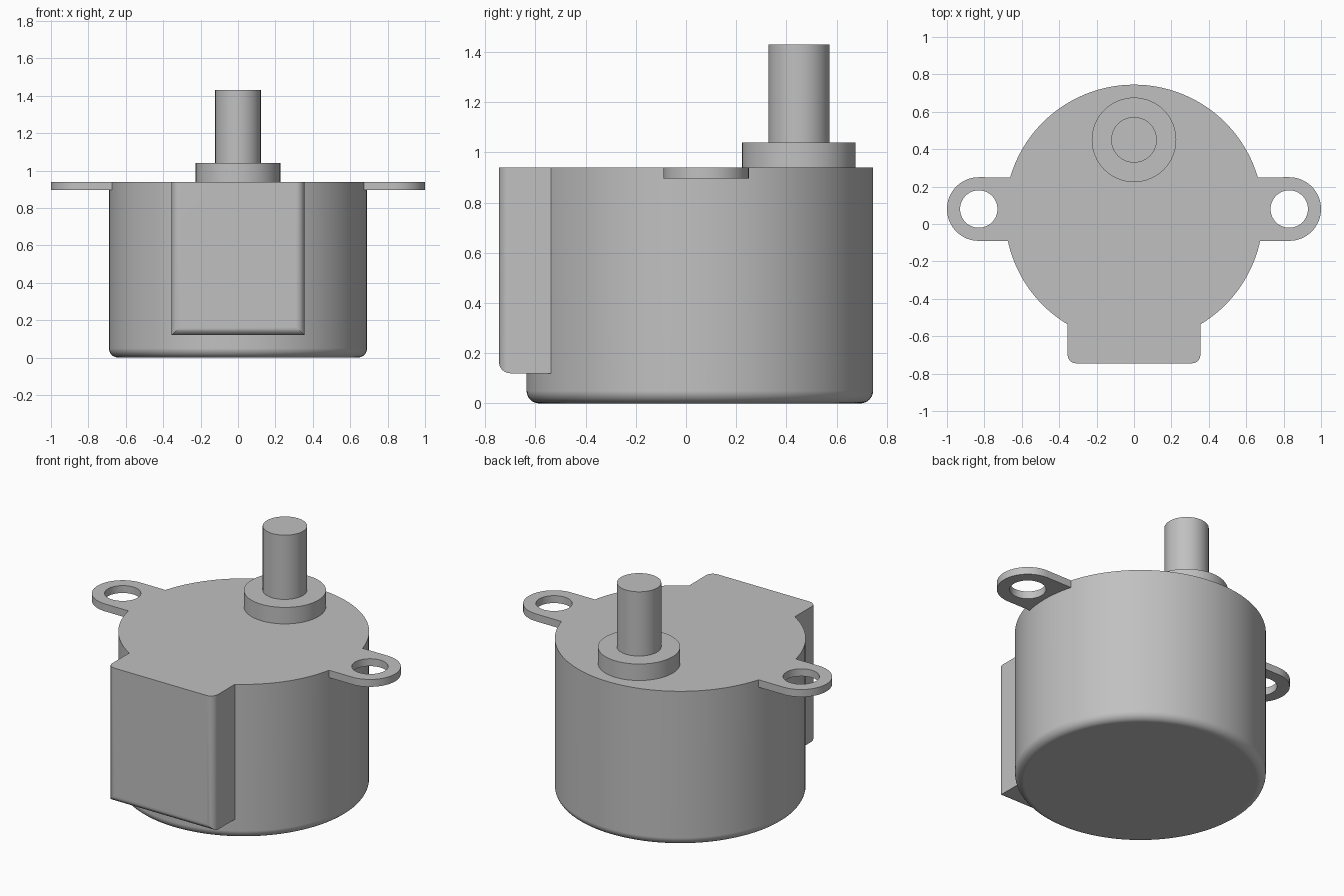
import bpy
import bmesh
from math import sin, cos, asin, pi, tau
from mathutils import Vector

if "Cube" in bpy.data.objects:
    bpy.data.objects.remove(bpy.data.objects["Cube"])

# Main dimensions
R, CY, TOP = 0.69, 0.055, 0.94        # can radius, centre y, top height
FILLET = 0.05
SHAFT_Y = 0.45

metal = bpy.data.materials.new("grey metal")
metal.use_nodes = True
GREY = (0.53, 0.53, 0.53, 1)
metal.diffuse_color = GREY
metal.node_tree.nodes["Principled BSDF"].inputs["Base Color"].default_value = GREY


def finish(name, bm):
    """Turn a bmesh into a smooth-shaded object with crisp edges."""
    bmesh.ops.recalc_face_normals(bm, faces=bm.faces[:])
    mesh = bpy.data.meshes.new(name)
    bm.to_mesh(mesh)
    bm.free()
    mesh.materials.append(metal)
    obj = bpy.data.objects.new(name, mesh)
    bpy.context.collection.objects.link(obj)
    bpy.ops.object.select_all(action='DESELECT')
    obj.select_set(True)
    bpy.context.view_layer.objects.active = obj
    bpy.ops.object.shade_smooth_by_angle(angle=pi / 6)
    normals = obj.modifiers.new("flat_faces", 'WEIGHTED_NORMAL')
    normals.keep_sharp = True
    return obj


def arc(cx, cy, r, start, end, n):
    return [(cx + r * cos(start + (end - start) * i / n),
             cy + r * sin(start + (end - start) * i / n)) for i in range(n + 1)]


def plate(loops, z0, z1):
    """Extrude an outline, optionally with holes, from z0 to z1."""
    bm = bmesh.new()
    edges = []
    for loop in loops:
        verts = [bm.verts.new((x, y, z0)) for x, y in loop]
        if len(loops) == 1:
            bm.faces.new(verts)
        else:
            edges += [bm.edges.new((v, verts[i - 1])) for i, v in enumerate(verts)]
    if edges:
        bmesh.ops.triangle_fill(bm, use_beauty=True, edges=edges)
    new = bmesh.ops.extrude_face_region(bm, geom=bm.faces[:])["geom"]
    bmesh.ops.translate(bm, vec=(0, 0, z1 - z0),
                        verts=[g for g in new if isinstance(g, bmesh.types.BMVert)])
    return bm


def cylinder(name, r, z0, z1):
    return finish(name, plate([arc(0, SHAFT_Y, r, 0, tau, 64)[:-1]], z0, z1))


# Motor can: lathed wall with a rounded bottom edge, then capped
bm = bmesh.new()
profile = arc(R - FILLET, FILLET, FILLET, -pi / 2, 0, 8) + [(R, TOP)]
verts = [bm.verts.new((x, CY, z)) for x, z in profile]
edges = [bm.edges.new(pair) for pair in zip(verts, verts[1:])]
bmesh.ops.spin(bm, geom=verts + edges, cent=Vector((0, CY, 0)), axis=(0, 0, 1),
               angle=tau, steps=128)
bmesh.ops.remove_doubles(bm, verts=bm.verts[:], dist=0.0001)
bmesh.ops.holes_fill(bm, edges=[e for e in bm.edges if e.is_boundary], sides=0)
finish("motor_can", bm)

# Wire cover: box on the front that hugs the can, front edges rounded
W, FRONT, LOW = 0.355, -0.745, 0.12
half = asin(W / R)
outline = [(-W, FRONT), (W, FRONT)] + arc(0, CY, R - 0.001, -pi / 2 + half, -pi / 2 - half, 24)
bm = plate([outline], LOW, TOP)
front_edges = [e for e in bm.edges
               if all(v.co.y < FRONT + 0.001 for v in e.verts)
               and any(v.co.z < LOW + 0.001 for v in e.verts)]
bmesh.ops.bevel(bm, geom=front_edges, offset=0.045, segments=6, profile=0.5,
                affect='EDGES', clamp_overlap=True)
finish("wire_cover", bm)

# Mounting ears: rounded tabs with a screw hole, one on each side
EAR_X, EAR_Y, EAR_R = 0.83, 0.08, 0.17
for name, side in (("left_ear", 1), ("right_ear", -1)):
    a0 = asin((EAR_Y - EAR_R - CY) / R)
    a1 = asin((EAR_Y + EAR_R - CY) / R)
    tab = arc(EAR_X, EAR_Y, EAR_R, -pi / 2, pi / 2, 32) + arc(0, CY, R - 0.001, a1, a0, 12)
    hole = arc(EAR_X, EAR_Y, 0.1, 0, tau, 48)[:-1]
    loops = [[(side * x, y) for x, y in loop] for loop in (tab, hole)]
    finish(name, plate(loops, 0.895, TOP))

# Off-centre boss and output shaft
cylinder("shaft_boss", 0.226, TOP - 0.02, 1.04)
cylinder("output_shaft", 0.122, 1.02, 1.43)
